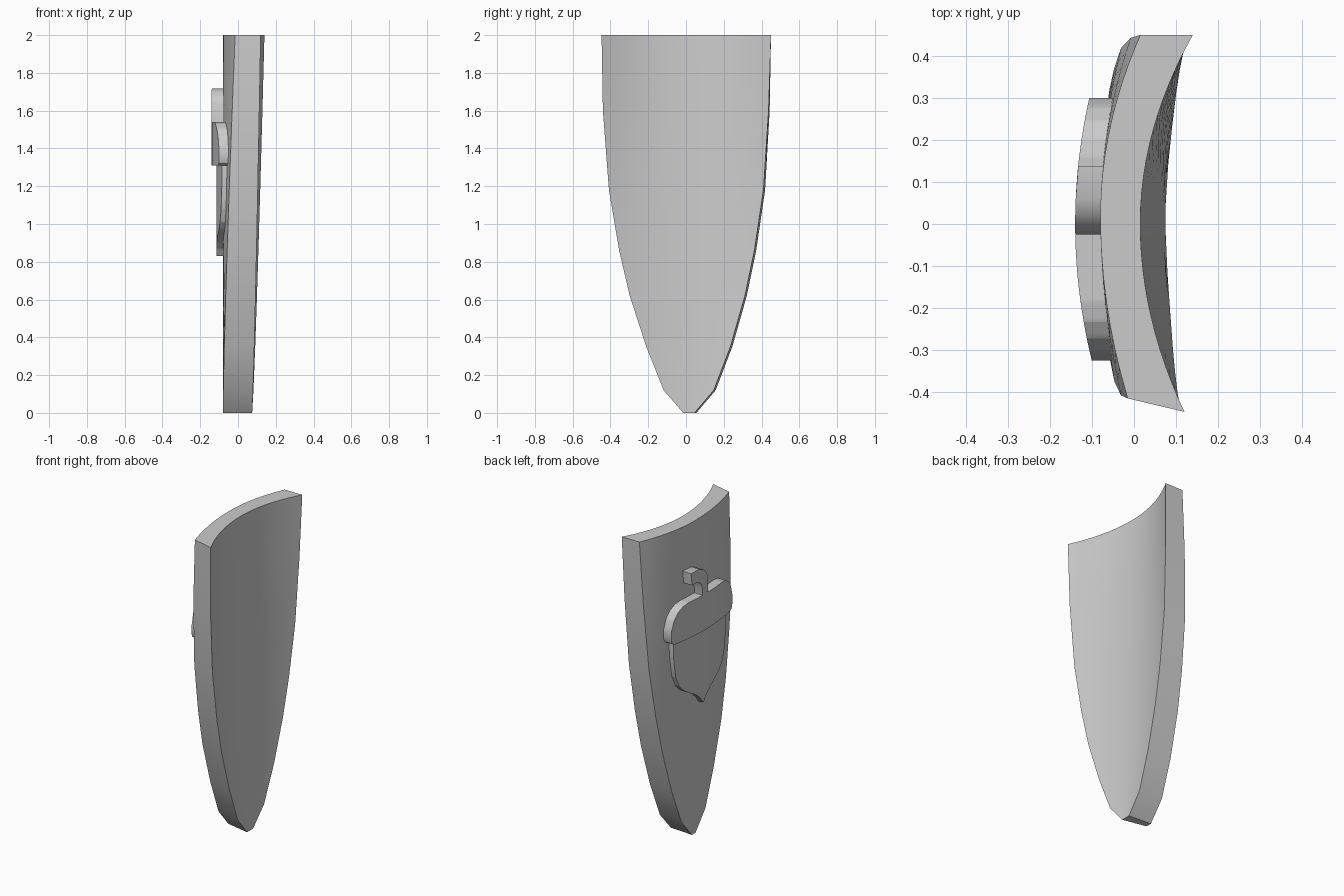
import bpy
import bmesh
import math

if "Cube" in bpy.data.objects:
    bpy.data.objects.remove(bpy.data.objects["Cube"], do_unlink=True)

grey = bpy.data.materials.new("plain_grey")
grey.use_nodes = True
grey.diffuse_color = (0.6, 0.6, 0.6, 1)
grey.node_tree.nodes["Principled BSDF"].inputs["Base Color"].default_value = (0.6, 0.6, 0.6, 1)


def finish(name, bm):
    bmesh.ops.recalc_face_normals(bm, faces=bm.faces[:])
    mesh = bpy.data.meshes.new(name)
    bm.to_mesh(mesh)
    bm.free()
    obj = bpy.data.objects.new(name, mesh)
    bpy.context.collection.objects.link(obj)
    mesh.materials.append(grey)
    bpy.ops.object.select_all(action="DESELECT")
    obj.select_set(True)
    bpy.context.view_layer.objects.active = obj
    bpy.ops.object.shade_smooth_by_angle(angle=math.radians(30))
    return obj


def slab(name, outer, inner):
    """Closed solid between two point grids of the same size."""
    bm = bmesh.new()
    a, b = [[[bm.verts.new(p) for p in row] for row in grid] for grid in (outer, inner)]
    rows, cols = len(a), len(a[0])
    for g in (a, b):
        for i in range(rows - 1):
            for j in range(cols - 1):
                bm.faces.new((g[i][j], g[i][j + 1], g[i + 1][j + 1], g[i + 1][j]))
    for i in (0, rows - 1):
        for j in range(cols - 1):
            bm.faces.new((a[i][j], a[i][j + 1], b[i][j + 1], b[i][j]))
    for j in (0, cols - 1):
        for i in range(rows - 1):
            bm.faces.new((a[i][j], a[i + 1][j], b[i + 1][j], b[i][j]))
    return finish(name, bm)


def sample(points, v):
    """Straight-line lookup in a short list of (position, value)."""
    for (p, q), (r, s) in zip(points, points[1:]):
        if v <= r:
            return q + (s - q) * (v - p) / (r - p)
    return points[-1][1]


# Shield: rows of height, y of the right and left edge on the hollow side
OUTLINE = [(0, -0.015, 0.045), (0.12, -0.118, 0.147), (0.35, -0.21, 0.235),
           (0.62, -0.298, 0.312), (0.86, -0.354, 0.362), (1.18, -0.408, 0.41),
           (1.6, -0.44, 0.437), (2, -0.447, 0.45)]
STEPS = 24


def arc_row(z, lo, hi, centre, edge_lo, edge_hi):
    row = []
    for j in range(STEPS + 1):
        t = 2 * j / STEPS - 1
        edge = edge_hi if t > 0 else edge_lo
        row.append((centre + (edge - centre) * t * t, lo + (hi - lo) * (t + 1) / 2, z))
    return row


outer, inner = [], []
for z, lo, hi in OUTLINE:
    h = z / 2
    f, g = h ** 1.25, h ** 0.8
    outer.append(arc_row(z, lo + 0.032, hi + 0.01 * (1 - h ** 4), -0.08,
                         -0.08 + 0.065 * f, -0.08 + 0.095 * f))
    inner.append(arc_row(z, lo, hi, 0.075 - 0.06 * h,
                         0.075 + 0.045 * g, 0.075 + 0.065 * g))
slab("shield_body", outer, inner)


# Acorn emblem: plates bent to follow the shield
def bend(y):
    return 0.036 * (y / 0.31) ** 2


def plate(name, half, low, high, front, back, middle=-0.0125):
    a, b = [], []
    stations = sorted({p for p, _ in low + high} | {i / 24 * half for i in range(25)})
    stations = [-s for s in reversed(stations) if s > 0] + stations
    for s in stations:
        y = middle + s
        zs = (sample(low, abs(s)), sample(high, abs(s)))
        a.append([(front + bend(y), y, z) for z in zs])
        b.append([(back + bend(y), y, z) for z in zs])
    return slab(name, a, b)


plate("acorn_cap", 0.3125,
      [(0, 1.31), (0.29, 1.31), (0.305, 1.32), (0.3125, 1.34)],
      [(0, 1.54), (0.17, 1.54), (0.22, 1.53), (0.26, 1.505), (0.29, 1.465), (0.3125, 1.4)],
      -0.14, -0.06)

plate("acorn_nut", 0.27,
      [(0, 0.83), (0.03, 0.87), (0.07, 0.905), (0.13, 0.94), (0.18, 0.97),
       (0.22, 1.01), (0.25, 1.08), (0.265, 1.18), (0.27, 1.26)],
      [(0, 1.315), (0.27, 1.315)], -0.115, -0.06)

# Hooked stem
STEM = [(-0.025, 1.5), (-0.025, 1.63), (-0.01, 1.67), (0.02, 1.7), (0.06, 1.718),
        (0.138, 1.718), (0.13, 1.64), (0.08, 1.64), (0.045, 1.62), (0.03, 1.58), (0.03, 1.5)]
bm = bmesh.new()
front = [bm.verts.new((-0.14 + bend(y), y, z)) for y, z in STEM]
back = [bm.verts.new((-0.06 + bend(y), y, z)) for y, z in STEM]
bm.faces.new(front)
bm.faces.new(back)
for i in range(len(STEM)):
    k = (i + 1) % len(STEM)
    bm.faces.new((front[i], front[k], back[k], back[i]))
finish("acorn_stem", bm)
